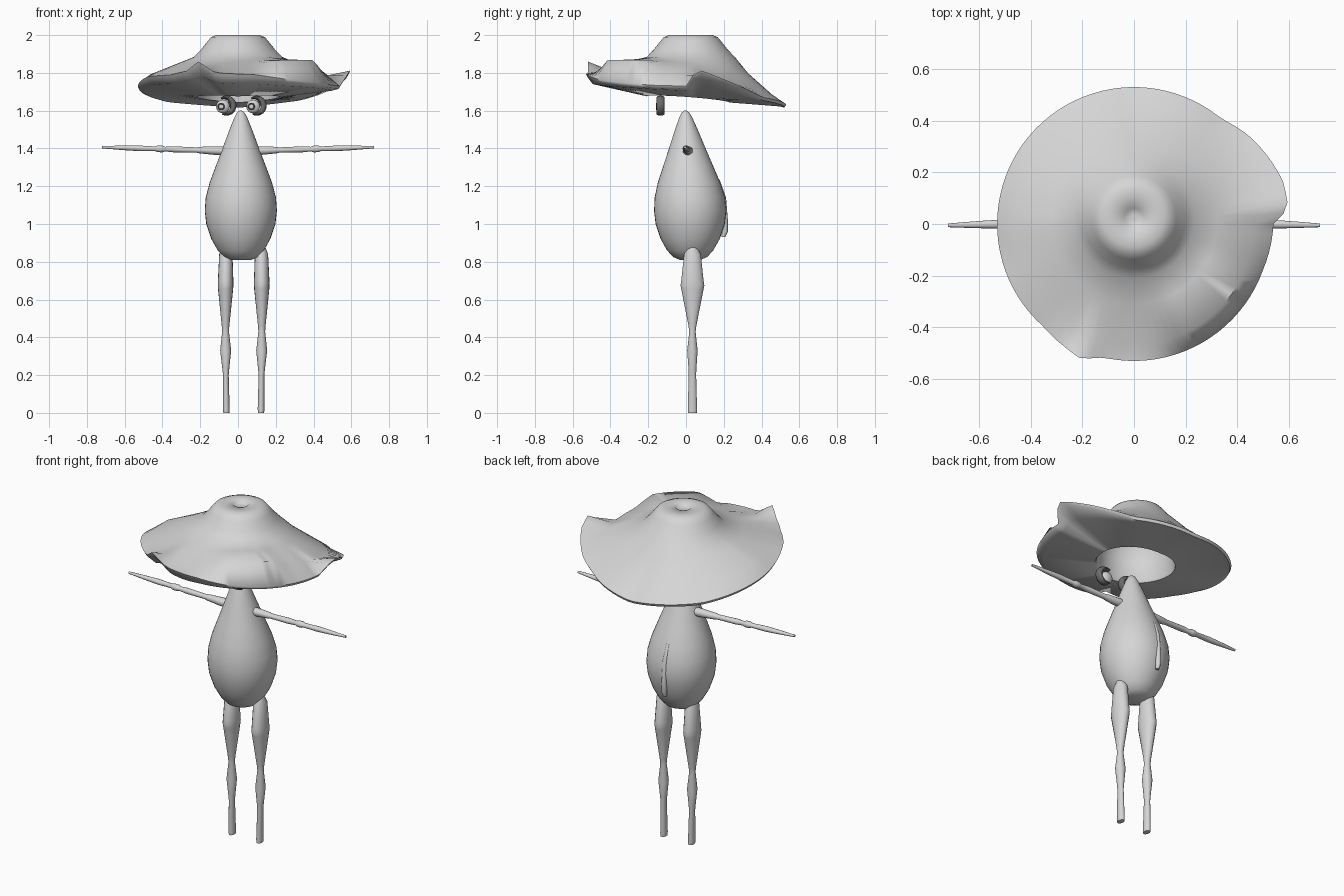
import bpy, bmesh, math
from mathutils import Vector

if "Cube" in bpy.data.objects:
    bpy.data.objects.remove(bpy.data.objects["Cube"], do_unlink=True)


def material(name, value):
    mat = bpy.data.materials.new(name)
    mat.use_nodes = True
    colour = (value, value, value, 1)
    mat.diffuse_color = colour
    mat.node_tree.nodes["Principled BSDF"].inputs["Base Color"].default_value = colour
    return mat


GREY = material("plain grey", 0.67)
DARK = material("dark grey", 0.15)


def finish(name, bm, angle=50, mat=GREY):
    bmesh.ops.recalc_face_normals(bm, faces=bm.faces)
    mesh = bpy.data.meshes.new(name)
    bm.to_mesh(mesh)
    bm.free()
    obj = bpy.data.objects.new(name, mesh)
    bpy.context.collection.objects.link(obj)
    mesh.materials.append(mat)
    bpy.ops.object.select_all(action='DESELECT')
    obj.select_set(True)
    bpy.context.view_layer.objects.active = obj
    bpy.ops.object.shade_smooth_by_angle(angle=math.radians(angle))


def loft(bm, rings, cap=True):
    """Bridge a list of point rings with quads."""
    loops = [[bm.verts.new(p) for p in ring] for ring in rings]
    n = len(loops[0])
    for a, b in zip(loops, loops[1:]):
        for i in range(n):
            j = (i + 1) % n
            bm.faces.new((a[i], a[j], b[j], b[i]))
    if cap:
        bm.faces.new(loops[0])
        bm.faces.new(loops[-1])


def ellipse(center, u, v, n):
    """Ring of n points around center, spanned by u and v."""
    return [Vector(center) + Vector(u) * math.cos(t) + Vector(v) * math.sin(t)
            for t in (2 * math.pi * i / n for i in range(n))]


def around(keys, deg):
    """Interpolate (angle, value...) keys round the full circle."""
    keys = keys + [(keys[0][0] + 360,) + keys[0][1:]]
    for a, b in zip(keys, keys[1:]):
        if a[0] <= deg <= b[0]:
            f = (deg - a[0]) / (b[0] - a[0])
            return [p + (q - p) * f for p, q in zip(a[1:], b[1:])]


# Hat: round crown, wavy brim with two torn flaps, open underside
RIM = [(0, .54, 1.73), (6, .6, 1.82), (16, .6, 1.78), (38, .56, 1.70), (50, .53, 1.67),
       (90, .53, 1.63), (135, .53, 1.66), (180, .53, 1.73), (205, .53, 1.78),
       (228, .53, 1.79), (240, .545, 1.81), (248, .56, 1.86), (257, .53, 1.80),
       (280, .53, 1.79), (300, .53, 1.765), (318, .53, 1.75), (340, .53, 1.735)]
SHOULDER = [(0, 1.79), (45, 1.73), (90, 1.67), (135, 1.71), (180, 1.79), (225, 1.81),
            (246, 1.82), (268, 1.80), (282, 1.81), (297, 1.868), (328, 1.868), (342, 1.81)]
SLOPE = [(0, 1.85), (90, 1.795), (180, 1.85), (250, 1.85), (312, 1.875)]
CROWN = [(.008, 1.988), (.034, 1.988), (.042, 2.0), (.115, 2.0), (.143, 1.989),
         (.163, 1.965), (.197, 1.922), (.234, 1.884)]
CAVITY = [(.213, 1.69), (.208, 1.80), (.19, 1.90), (.13, 1.97)]
SEGS = 90


def hat_ring(fn):
    """Ring from fn(angle) -> radius, height (None = underside), y offset."""
    ring = []
    for i in range(SEGS):
        deg = 360 * i / SEGS
        r, z, cy = fn(deg)
        x, y = r * math.cos(math.radians(deg)), r * math.sin(math.radians(deg)) + cy
        if z is None:
            z = 1.66 + .06 * abs(x) - .075 * y
            lift = .5 * (r - .218) / .277
            z += lift * (around(RIM, deg)[1] - .01 - z)
        ring.append((x, y, z))
    return ring


rings = [hat_ring(lambda d, r=r, z=z: (r, z, .025)) for r, z in CROWN]
rings.append(hat_ring(lambda d: (.32, around(SLOPE, d)[0], .01)))
rings.append(hat_ring(lambda d: (.465, around(SHOULDER, d)[0], 0)))
rings.append(hat_ring(lambda d: (*around(RIM, d), 0)))
rings.append(hat_ring(lambda d: (around(RIM, d)[0] - .008, around(RIM, d)[1] - .015, 0)))
rings.append(hat_ring(lambda d: (.495, None, 0)))
rings.append(hat_ring(lambda d: (.218, None, .01)))
rings += [hat_ring(lambda d, r=r, z=z: (r, z, .015)) for r, z in CAVITY]
bm = bmesh.new()
loft(bm, rings)
finish("hat", bm, 60)

# Teardrop body
BODY = [(.81, .055), (.825, .09), (.86, .122), (.92, .156), (1.0, .183), (1.07, .191),
        (1.14, .186), (1.22, .165), (1.3, .135), (1.4, .097), (1.5, .06), (1.56, .036),
        (1.59, .02), (1.6, .006)]
bm = bmesh.new()
loft(bm, [ellipse((.015, .022 - .05 * max(0, z - 1.1), z), (r, 0, 0), (0, r, 0), 40)
          for z, r in BODY])
finish("body", bm)

# Thin ridge down the back
bm = bmesh.new()
BACK = [(.125, 1.3, .004), (.17, 1.23, .01), (.198, 1.14, .014), (.207, 1.03, .014),
        (.206, .96, .016), (.198, .93, .01)]
loft(bm, [ellipse((.0, y, z), (r, 0, 0), (0, r, 0), 12) for y, z, r in BACK])
finish("back_ridge", bm)

# Arms: slim forearm tapering to a point past a knobby elbow
ARM = [(.06, .028), (.12, .026), (.2, .02), (.22, .016), (.34, .018), (.385, .014),
       (.40, .02), (.425, .02), (.44, .014), (.53, .017), (.62, .013), (.72, .007)]
for side, s in (("left", 1), ("right", -1)):
    bm = bmesh.new()
    loft(bm, [ellipse((s * x, .012 - .024 * x, 1.385 + .03 * x), (0, r, 0), (0, 0, r * .9), 14)
              for x, r in ARM])
    finish(side + "_arm", bm)

# Legs: broad thigh, thin knee, calf bulge and blunt foot
LEG = [(0, .016, .024), (.02, .018, .025), (.2, .015, .02), (.23, .018, .021),
       (.33, .029, .028), (.43, .018, .017), (.46, .02, .021), (.655, .04, .06),
       (.675, .041, .064), (.7, .041, .06), (.84, .035, .045), (.88, .02, .022)]
for side, s in (("left", 1), ("right", -1)):
    bm = bmesh.new()
    loft(bm, [ellipse((.03 + s * (.092 + .004 * math.sin(z * 3)), .034, z),
                      (rx, 0, 0), (0, ry, 0), 18) for z, rx, ry in LEG])
    finish(side + "_leg", bm)

# Eyes: ball, pupil ring and a hooked lid on one side
for side, cx in (("left", .08), ("right", -.08)):
    bm = bmesh.new()
    bmesh.ops.create_uvsphere(bm, u_segments=20, v_segments=12, radius=.036)
    for v in bm.verts:
        v.co = Vector((cx + v.co.x, -.135 + v.co.y * .6, 1.622 + v.co.z))
    finish(side + "_eye", bm)

    bm = bmesh.new()
    prof = [(.012, -.155), (.016, -.16), (.02, -.155)]
    loft(bm, [ellipse((cx - .01, y, 1.622), (r, 0, 0), (0, 0, r), 16) for r, y in prof], False)
    finish(side + "_pupil_ring", bm, mat=DARK)

    bm = bmesh.new()
    hoop = []
    for i in range(15):
        t = math.radians(-110 + 230 * i / 14)
        out = Vector((math.cos(t), 0, math.sin(t)))
        thick = .005 + .011 * math.sin(math.pi * i / 14)
        hoop.append(ellipse(Vector((cx + .012, -.135, 1.626)) + out * .044,
                            out * thick, (0, .022, 0), 10))
    loft(bm, hoop)
    finish(side + "_eyelid", bm, mat=DARK)
